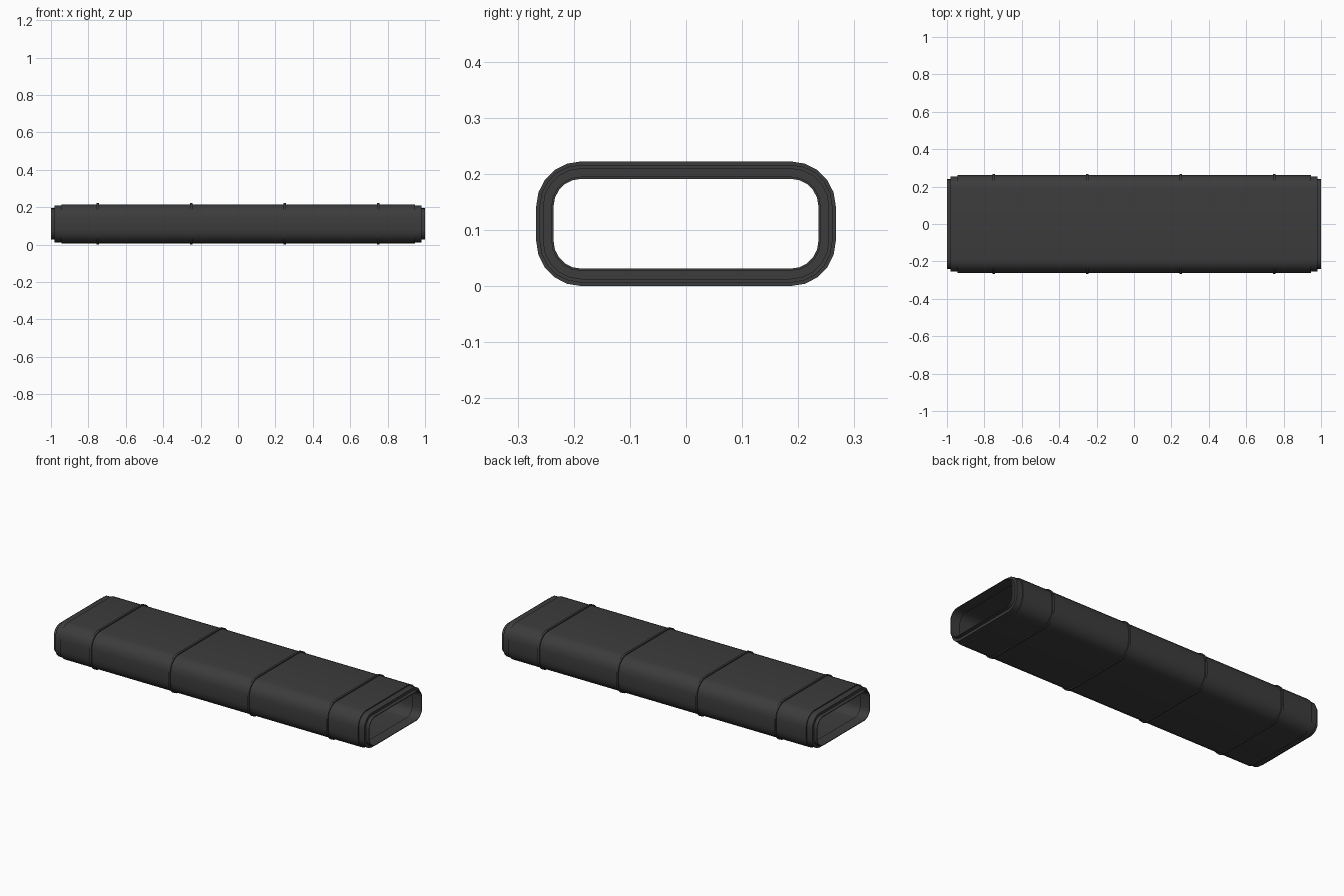
import bpy, bmesh, math

if "Cube" in bpy.data.objects:
    bpy.data.objects.remove(bpy.data.objects["Cube"])

CZ = 0.111            # height of the duct axis
CY, CH = 0.187, 0.031 # corner arc centres
SEG = 5               # segments per rounded corner

dark = bpy.data.materials.new("dark_grey")
dark.diffuse_color = (0.045, 0.045, 0.045, 1)
dark.use_nodes = True
dark.node_tree.nodes["Principled BSDF"].inputs["Base Color"].default_value = dark.diffuse_color


def section(r):
    """Rounded rectangle in the YZ plane with corner radius r."""
    pts = []
    for q, (sy, sz) in enumerate([(1, 1), (-1, 1), (-1, -1), (1, -1)]):
        for i in range(SEG + 1):
            a = (q + i / SEG) * math.pi / 2
            pts.append((sy * CY + r * math.cos(a), CZ + sz * CH + r * math.sin(a)))
    return pts


def sweep(name, profile):
    """Closed ring: profile is a loop of (x, corner radius)."""
    bm = bmesh.new()
    loops = [[bm.verts.new((x, y, z)) for y, z in section(r)] for x, r in profile]
    for k, a in enumerate(loops):
        b = loops[(k + 1) % len(loops)]
        n = len(a)
        for i in range(n):
            j = (i + 1) % n
            bm.faces.new((a[i], a[j], b[j], b[i]))
    bmesh.ops.recalc_face_normals(bm, faces=bm.faces)
    me = bpy.data.meshes.new(name)
    bm.to_mesh(me)
    bm.free()
    ob = bpy.data.objects.new(name, me)
    bpy.context.collection.objects.link(ob)
    me.materials.append(dark)
    bpy.context.view_layer.objects.active = ob
    ob.select_set(True)
    bpy.ops.object.shade_smooth_by_angle(angle=math.radians(35))
    ob.select_set(False)
    return ob


# main hollow duct
sweep("duct_body", [(-0.945, 0.074), (0.945, 0.074), (0.945, 0.056), (-0.945, 0.056)])

# end collars and thin connecting lips
for s, side in ((-1, "left"), (1, "right")):
    sweep(side + "_collar", [(s * 0.94, 0.068), (s * 0.98, 0.068),
                             (s * 0.98, 0.049), (s * 0.94, 0.049)])
    sweep(side + "_lip", [(s * 0.96, 0.053), (s * 1.0, 0.053),
                          (s * 1.0, 0.049), (s * 0.96, 0.049)])

# raised seam ribs
for i, x in enumerate((-0.75, -0.25, 0.25, 0.75)):
    sweep(f"seam_rib_{i + 1}", [(x - 0.006, 0.073), (x - 0.006, 0.080),
                                (x + 0.006, 0.080), (x + 0.006, 0.073)])
